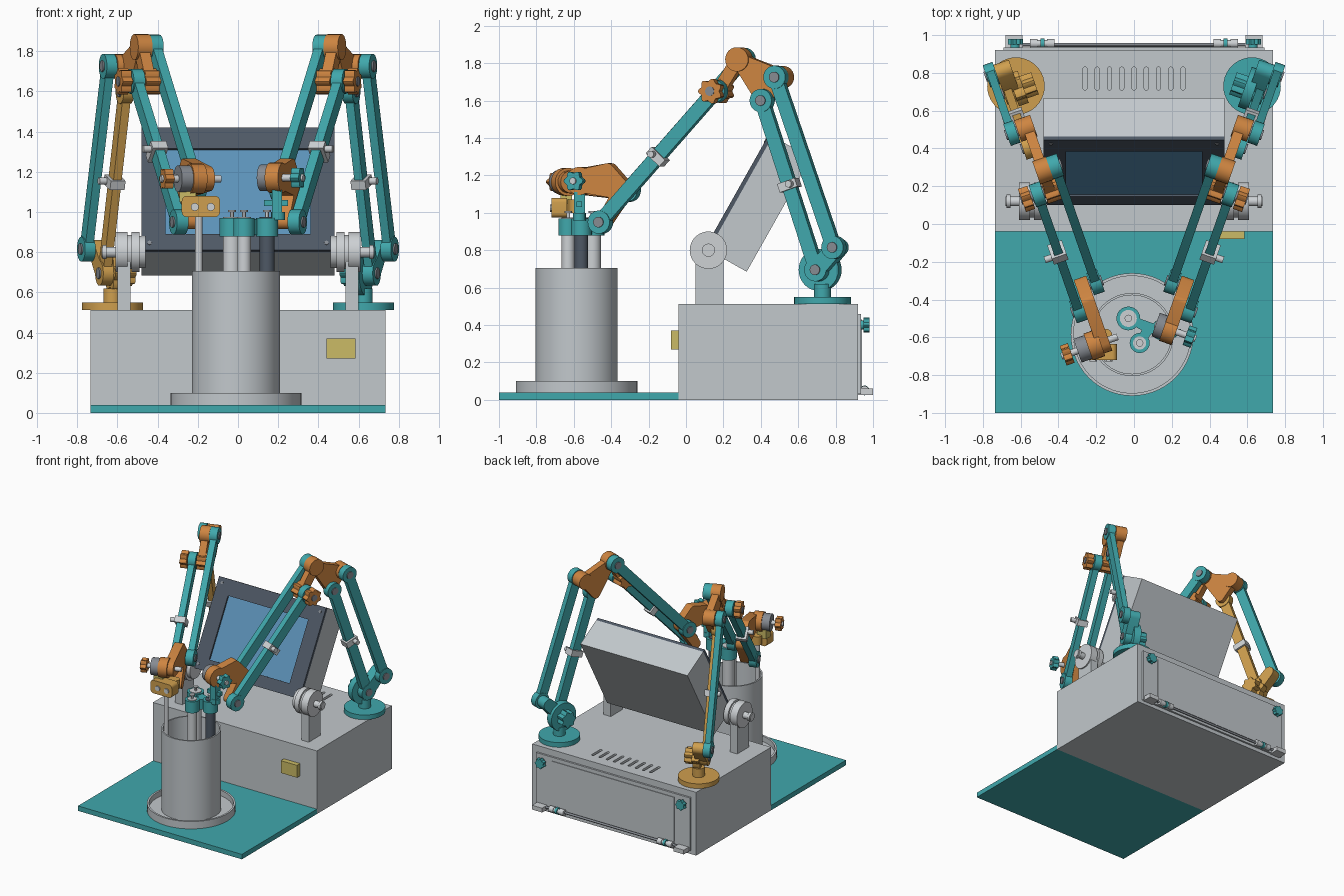
import bpy, bmesh
from math import sin, cos, pi
from mathutils import Vector, geometry

if "Cube" in bpy.data.objects:
    bpy.data.objects.remove(bpy.data.objects["Cube"])


def material(name, hex_code):
    rgb = [int(hex_code[i:i + 2], 16) / 255 for i in (0, 2, 4)]
    col = [c / 12.92 if c < 0.04 else ((c + 0.055) / 1.055) ** 2.4 for c in rgb] + [1]
    m = bpy.data.materials.new(name)
    m.use_nodes = True
    m.diffuse_color = col
    m.node_tree.nodes["Principled BSDF"].inputs["Base Color"].default_value = col
    return m


GREY = material("light grey", "C2C8CC")
METAL = material("pale metal", "CDD1D4")
TEAL = material("teal", "40A8AC")
ORANGE = material("orange", "CE8541")
GOLD = material("gold", "CF9F4E")
YELLOW = material("yellow", "CBBB66")
SLATE = material("dark slate", "4E5865")
BLUE = material("screen blue", "5C92B8")
STEEL = material("steel grey", "868B92")


# Outlines -----------------------------------------------------------------
def circle(u, v, r, n=24):
    return [(u + r * cos(2 * pi * i / n), v + r * sin(2 * pi * i / n)) for i in range(n)]


def hull(*discs):
    pts = [p for d in discs for p in circle(*d)]
    return [pts[i] for i in geometry.convex_hull_2d(pts)]


def rect(u0, u1, v0, v1):
    return [(u0, v0), (u1, v0), (u1, v1), (u0, v1)]


def lobes(u, v, r, count=7):
    n = count * 6
    return [(u + r * (0.88 + 0.12 * cos(i * 2 * pi / 6)) * cos(2 * pi * i / n),
             v + r * (0.88 + 0.12 * cos(i * 2 * pi / 6)) * sin(2 * pi * i / n)) for i in range(n)]


# Frames map outline (u, v) and depth w to world space ------------------------
def flat(u, v, w):
    return (u, v, w)


def upright(u, v, w):
    return (u, w, v)


def sideways(s):
    return lambda u, v, w: (s * w, u, v)


def tilted(u, v, w):
    return (u, 0.12 + 0.49 * v - 0.87 * w, 0.80 + 0.87 * v + 0.49 * w)


def arm_frame(s):
    return lambda a, z, b: (s * (0.625 - 0.33 * a + 0.944 * b), 0.73 - 0.944 * a - 0.33 * b, z)


def finish(name, bm, mat):
    bmesh.ops.recalc_face_normals(bm, faces=bm.faces)
    me = bpy.data.meshes.new(name)
    bm.to_mesh(me)
    bm.free()
    me.materials.append(mat)
    ob = bpy.data.objects.new(name, me)
    bpy.context.collection.objects.link(ob)
    return ob


def build(name, mat, frame, *solids):
    """Each solid is (outline, low depth, high depth)."""
    bm = bmesh.new()
    for outline, lo, hi in solids:
        rings = [[bm.verts.new(frame(u, v, w)) for u, v in outline] for w in (lo, hi)]
        n = len(outline)
        for ring in rings:
            bm.faces.new(ring)
        for i in range(n):
            j = (i + 1) % n
            bm.faces.new((rings[0][i], rings[0][j], rings[1][j], rings[1][i]))
    return finish(name, bm, mat)


def lathe(name, mat, x, y, profile):
    bm = bmesh.new()
    vs = [bm.verts.new((x + r, y, z)) for r, z in profile]
    es = [bm.edges.new(p) for p in zip(vs, vs[1:])]
    bmesh.ops.spin(bm, geom=vs + es, cent=(x, y, 0), axis=(0, 0, 1), angle=2 * pi, steps=56)
    bmesh.ops.remove_doubles(bm, verts=bm.verts, dist=0.0005)
    return finish(name, bm, mat)


# Base and cabinet ---------------------------------------------------------
build("base_plate", TEAL, flat, (rect(-0.735, 0.735, -1, -0.04), 0, 0.04))
cabinet = build("cabinet", GREY, flat, (rect(-0.735, 0.735, -0.04, 0.92), 0, 0.512))
slots = [(hull((i * 0.065, 0.72, 0.011), (i * 0.065, 0.82, 0.011)), 0.48, 0.6) for i in range(-4, 5)]
cutter = build("vent_cutter", GREY, flat, *slots)
mod = cabinet.modifiers.new("vents", "BOOLEAN")
mod.operation, mod.object = "DIFFERENCE", cutter
bpy.context.view_layer.objects.active = cabinet
bpy.ops.object.modifier_apply(modifier="vents")
bpy.data.objects.remove(cutter)
build("front_label", YELLOW, upright, (rect(0.44, 0.585, 0.27, 0.37), -0.08, -0.04))

# Rear panel with knobs, hinges and latches
build("rear_panel", GREY, upright, (rect(-0.69, 0.69, 0.03, 0.46), 0.92, 0.935),
      (rect(-0.55, 0.55, 0.07, 0.43), 0.935, 0.94))
build("hinge_rod", STEEL, sideways(1), (circle(0.95, 0.05, 0.009), -0.6, 0.6))
for s in (-1, 1):
    build("rear_knob", TEAL, upright, (lobes(s * 0.63, 0.4, 0.042), 0.95, 0.98),
          (circle(s * 0.63, 0.4, 0.025), 0.93, 0.95))
    build("hinge", METAL, sideways(s), (circle(0.955, 0.05, 0.024), 0.42, 0.46),
          (circle(0.955, 0.05, 0.018), 0.46, 0.51), (circle(0.955, 0.05, 0.024), 0.51, 0.55))
    build("hinge_ring", TEAL, sideways(s), (circle(0.955, 0.05, 0.026), 0.475, 0.495))
    build("latch", METAL, flat, (rect(s * 0.59, s * 0.68, 0.92, 1.0), 0.025, 0.06))

# Monitor and its pivots ---------------------------------------------------
build("monitor_body", GREY, tilted, (rect(-0.48, 0.48, 0, 0.7), -0.235, 0))
build("monitor_bezel", SLATE, tilted, (rect(-0.48, -0.36, 0, 0.7), 0, 0.022),
      (rect(0.36, 0.48, 0, 0.7), 0, 0.022), (rect(-0.36, 0.36, 0, 0.09), 0, 0.022),
      (rect(-0.36, 0.36, 0.58, 0.7), 0, 0.022))
build("screen", BLUE, tilted, (rect(-0.36, 0.36, 0.09, 0.58), 0, 0.009))
build("bezel_screws", STEEL, tilted, *[(circle(x, v, 0.011, 12), 0.02, 0.026)
                                       for x in (-0.44, 0.44) for v in (0.04, 0.66)])
for s in (-1, 1):
    f = sideways(s)
    build("monitor_post", GREY, f, (rect(0.05, 0.2, 0.51, 0.8), 0.535, 0.6),
          (hull((0.125, 0.8, 0.075)), 0.535, 0.6))
    build("pivot_discs", METAL, f, (circle(0.12, 0.8, 0.08, 32), 0.46, 0.49),
          (circle(0.12, 0.8, 0.1, 32), 0.49, 0.53), (circle(0.12, 0.8, 0.085, 32), 0.53, 0.55),
          (circle(0.12, 0.8, 0.1, 32), 0.55, 0.61), (circle(0.12, 0.8, 0.026), 0.61, 0.68),
          (circle(0.12, 0.8, 0.035), 0.655, 0.675))

# Tray, drum and tube carousel ---------------------------------------------
lathe("tray", GREY, -0.01, -0.585, [(0, 0.04), (0.325, 0.04), (0.325, 0.1), (0.31, 0.1), (0.31, 0.055), (0, 0.055)])
lathe("drum", GREY, -0.01, -0.585, [(0, 0.055), (0.22, 0.055), (0.22, 0.705), (0.208, 0.705), (0.208, 0.12), (0, 0.12)])
tubes = [(-0.03, -0.5, 0.045, METAL), (0.03, -0.63, 0.035, METAL), (0.145, -0.56, 0.037, SLATE)]
for x, y, r, m in tubes:
    build("tube", m, flat, (circle(x, y, r), 0.13, 0.975))
    build("tube_holder", TEAL, flat, (circle(x, y, r + 0.018), 0.878, 0.97),
          (hull((x, y, 0.02), (0.08, -0.55, 0.03)), 0.885, 0.965))
    build("tube_pin", METAL, flat, (circle(x, y, 0.01, 12), 0.97, 1.0), (circle(x, y, 0.02, 12), 1.0, 1.01))
build("thin_probe", METAL, flat, (circle(-0.195, -0.64, 0.018), 0.13, 0.98))

# Arms: joint positions as (reach, height) ------------------------------------
SHOULDER, SHOULDER_2 = (0.016, 0.695), (-0.1, 0.815)
ELBOW_1, ELBOW_2 = (0.228, 1.725), (0.325, 1.6)
TOP, FORE = (0.469, 1.82), (0.579, 1.65)
WRIST_1, WRIST_2 = (1.12, 1.12), (1.23, 0.95)


def link(name, mat, f, p, q, lo, hi):
    build(name, mat, f, (hull((*p, 0.038), (*q, 0.038)), lo + 0.006, hi - 0.006),
          (circle(*p, 0.062), lo, hi), (circle(*q, 0.062), lo, hi))
    build(name + "_pins", STEEL, f, *[(circle(*c, 0.028), lo - 0.008, hi + 0.008) for c in (p, q)])


def clamp(f, p, q, lo, hi):
    m = (Vector(p) + Vector(q)) / 2
    d = (Vector(q) - Vector(p)).normalized()
    n = Vector((-d.y, d.x))
    ring = [tuple(m + d * i * 0.024 + n * j * 0.052) for i, j in ((-1, -1), (1, -1), (1, 1), (-1, 1))]
    build("cable_clamp", METAL, f, (ring, lo - 0.01, hi + 0.012),
          (circle(*(m + n * 0.02), 0.018), hi, hi + 0.05))


for s, side, low in ((1, "left", TEAL), (-1, "right", GOLD)):
    f = arm_frame(s)
    # Turntable and shoulder
    x = s * 0.625
    build(side + "_turntable", low, flat, (circle(x, 0.73, 0.152, 40), 0.512, 0.55),
          (circle(x, 0.73, 0.045), 0.55, 0.62))
    big = circle(*SHOULDER, 0.112, 36) if s > 0 else lobes(*SHOULDER, 0.09, 6)
    build(side + "_shoulder", low, f, (big, -0.035, 0.02), (lobes(*SHOULDER, 0.065), -0.1, -0.035),
          (hull((*SHOULDER, 0.05), (*SHOULDER_2, 0.045)), -0.01, 0.075))
    # Lower and upper parallel links
    link(side + "_lower_link_inner", low, f, SHOULDER, ELBOW_2, 0.02, 0.075)
    link(side + "_lower_link_outer", TEAL, f, SHOULDER_2, ELBOW_1, 0.075, 0.13)
    link(side + "_upper_link_inner", TEAL, f, TOP, WRIST_1, -0.085, -0.025)
    link(side + "_upper_link_outer", TEAL, f, FORE, WRIST_2, 0.05, 0.11)
    clamp(f, SHOULDER, ELBOW_2, 0.02, 0.075)
    clamp(f, FORE, WRIST_2, 0.05, 0.11)
    # Elbow bracket and its knob
    build(side + "_elbow_bracket", ORANGE, f,
          (hull((*TOP, 0.035), (*ELBOW_1, 0.04), (*ELBOW_2, 0.035)), -0.015, 0.04),
          (hull((*TOP, 0.035), (*FORE, 0.035)), -0.015, 0.04),
          (circle(*TOP, 0.065), -0.025, 0.05), (circle(*ELBOW_1, 0.06), -0.02, 0.07),
          (lobes(*FORE, 0.066), -0.05, 0.045))
    build(side + "_elbow_knob", ORANGE, f, (lobes(*FORE, 0.068), 0.118, 0.17))
    build(side + "_elbow_knob_pin", STEEL, f, (circle(*FORE, 0.025), 0.1, 0.175))
    # Wrist bracket with gripper hub and thumb knob
    hub = (1.36, 1.17) if s > 0 else (1.43, 1.165)
    b = 0.0 if s > 0 else 0.045
    build(side + "_wrist_bracket", ORANGE, f,
          (hull((*WRIST_1, 0.05), (1.2, 1.235, 0.03), (*hub, 0.06)), -0.02, 0.05),
          (hull((*WRIST_1, 0.045), (*WRIST_2, 0.035)), -0.02, 0.05),
          (circle(*hub, 0.075), b - 0.02, b + 0.05))
    gap = (-0.065, -0.02) if s > 0 else (0.095, 0.155)
    build(side + "_gripper_ring", STEEL, f, (circle(*hub, 0.066, 28), *gap))
    end = 0.15 if s > 0 else 0.235
    build(side + "_thumb_shaft", METAL, f, (circle(*hub, 0.018), -0.07, end + 0.01))
    build(side + "_thumb_knob", TEAL if s > 0 else ORANGE, f, (lobes(*hub, 0.055, 6), end - 0.045, end))

# Left gripper clip holding the carousel
build("clip", TEAL, flat, (rect(0.17, 0.22, -0.6, -0.54), 0.96, 1.11),
      (rect(0.13, 0.25, -0.585, -0.555), 1.03, 1.06), (circle(0.2, -0.57, 0.035), 0.96, 1.0))
# Right gripper jaw holding the probe
build("jaw", GOLD, upright, (hull((-0.255, 1.0, 0.025), (-0.115, 1.0, 0.025),
                                 (-0.255, 1.055, 0.025), (-0.115, 1.055, 0.025)), -0.72, -0.635))
build("jaw_finger", GOLD, flat, (hull((-0.22, -0.6, 0.035), (-0.15, -0.59, 0.035)), 1.0, 1.07))
build("jaw_neck", YELLOW, flat, (rect(-0.29, -0.21, -0.67, -0.61), 1.05, 1.13))
build("jaw_screws", METAL, upright, *[(circle(u, 1.025, 0.02, 12), -0.728, -0.71) for u in (-0.215, -0.135)])

# Smooth round sides, sharp edges
bpy.ops.object.select_all(action="DESELECT")
for ob in bpy.context.scene.objects:
    if ob.type == "MESH":
        ob.select_set(True)
        bpy.context.view_layer.objects.active = ob
bpy.ops.object.shade_smooth_by_angle()
